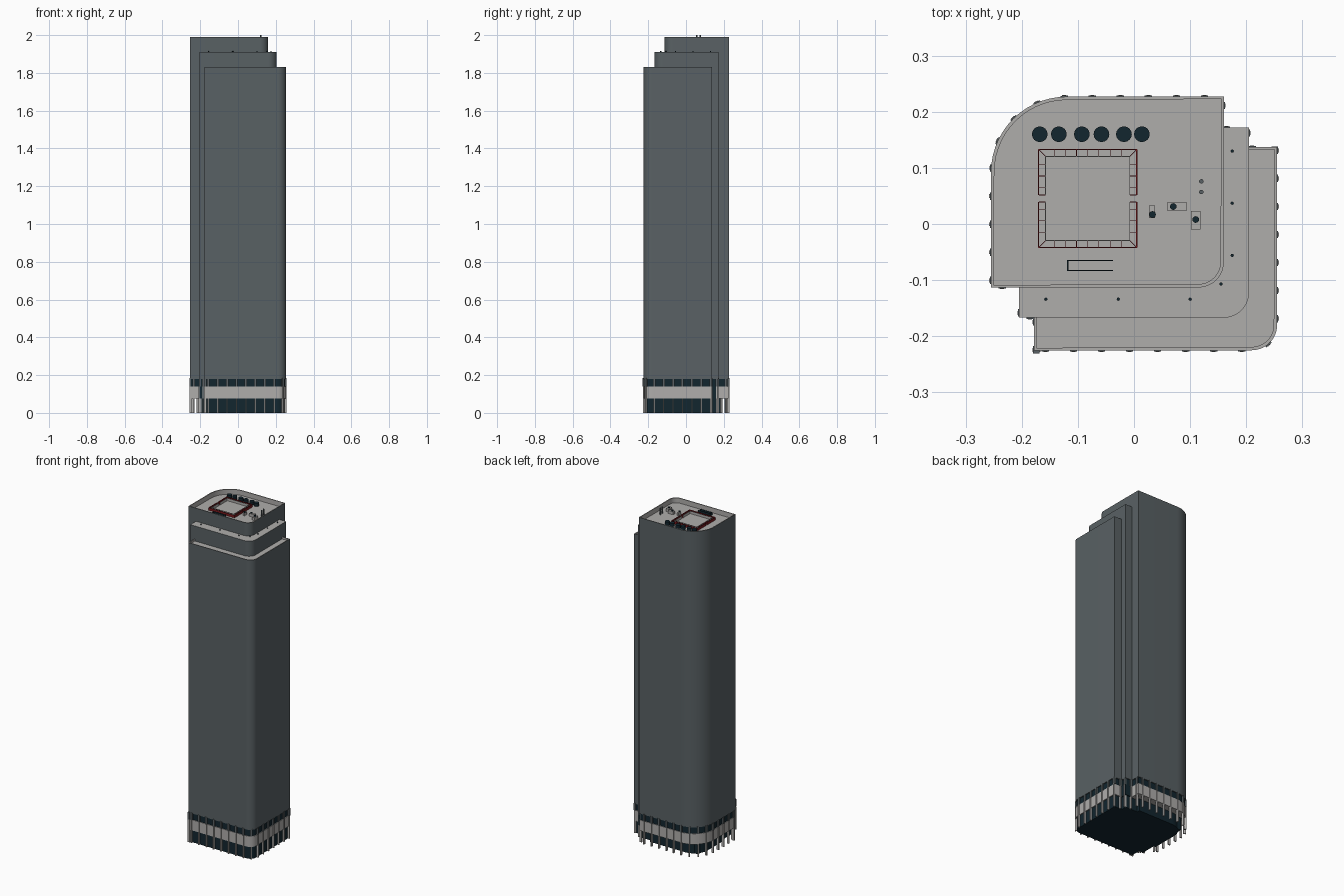
import bpy, bmesh, math
from mathutils import Vector, Matrix

cube = bpy.data.objects.get("Cube")
if cube:
    bpy.data.objects.remove(cube, do_unlink=True)


def material(name, r, g, b):
    m = bpy.data.materials.new(name)
    m.use_nodes = True
    m.diffuse_color = (r, g, b, 1)
    m.node_tree.nodes["Principled BSDF"].inputs["Base Color"].default_value = (r, g, b, 1)
    return m


FACADE = material("slate facade", 0.10, 0.12, 0.128)
STONE = material("pale grey", 0.43, 0.42, 0.41)
GLASS = material("dark navy glass", 0.006, 0.019, 0.028)
RED = material("dark red", 0.2, 0.01, 0.013)

# Tower tiers: x0, y0, x1, y1, front corner radius, back corner radius, top, roof recess
TIERS = {
    "tall": (-0.255, -0.113, 0.16, 0.227, 0.045, 0.135, 1.99, 0.03),
    "middle": (-0.205, -0.167, 0.205, 0.172, 0.045, 0, 1.91, 0),
    "low": (-0.178, -0.225, 0.255, 0.137, 0.045, 0, 1.83, 0.012),
}


def outline(tier, inset=0.0):
    """Rectangle with a rounded front corner and optionally a rounded back corner."""
    x0, y0, x1, y1, rf, rb = tier[:6]
    x0, y0, x1, y1 = x0 + inset, y0 + inset, x1 - inset, y1 - inset

    def arc(cx, cy, r, start):
        n = 14
        return [Vector((cx + r * math.cos(a), cy + r * math.sin(a)))
                for a in (math.radians(start + 90 * i / n) for i in range(n + 1))]

    rf = max(rf - inset, 0.008)
    pts = [Vector((x0, y0))] + arc(x1 - rf, y0 + rf, rf, 270) + [Vector((x1, y1))]
    if rb:
        rb = max(rb - inset, 0.008)
        return pts + arc(x0 + rb, y1 - rb, rb, 90)
    return pts + [Vector((x0, y1))]


def finish(name, bm, mats, smooth=False):
    bmesh.ops.recalc_face_normals(bm, faces=bm.faces)
    me = bpy.data.meshes.new(name)
    bm.to_mesh(me)
    bm.free()
    ob = bpy.data.objects.new(name, me)
    bpy.context.collection.objects.link(ob)
    for m in mats:
        me.materials.append(m)
    if smooth:
        bpy.ops.object.select_all(action='DESELECT')
        ob.select_set(True)
        bpy.context.view_layer.objects.active = ob
        bpy.ops.object.shade_smooth_by_angle(angle=math.radians(30))
    return ob


def prism(name, pts, z0, z1, mats, recess=0):
    """Extruded outline; upward faces and parapet insides take the second material."""
    bm = bmesh.new()
    base = bm.faces.new([bm.verts.new((p.x, p.y, z0)) for p in pts])
    ext = bmesh.ops.extrude_face_region(bm, geom=[base], use_keep_orig=True)["geom"]
    for v in ext:
        if isinstance(v, bmesh.types.BMVert):
            v.co.z = z1
    top = next(f for f in ext if isinstance(f, bmesh.types.BMFace))
    bmesh.ops.recalc_face_normals(bm, faces=bm.faces)
    light = {top}
    if recess:
        light.update(bmesh.ops.inset_region(bm, faces=[top], thickness=0.006)["faces"])
        old = set(bm.faces)
        deep = bmesh.ops.extrude_face_region(bm, geom=[top])["geom"]
        for v in deep:
            if isinstance(v, bmesh.types.BMVert):
                v.co.z -= recess
        if top.is_valid:
            bmesh.ops.delete(bm, geom=[top], context='FACES_ONLY')
        light = {f for f in light if f.is_valid} | {f for f in bm.faces if f not in old}
    if len(mats) > 1:
        for f in light:
            f.material_index = 1
    return finish(name, bm, mats, smooth=True)


def add_box(bm, center, size, angle=0):
    mat = (Matrix.Translation(center) @ Matrix.Rotation(angle, 4, 'Z')
           @ Matrix.Diagonal((*size, 1)))
    bmesh.ops.create_cube(bm, size=1, matrix=mat)


def boxes(name, items, mat):
    bm = bmesh.new()
    for item in items:
        add_box(bm, *item)
    return finish(name, bm, [mat])


def cylinders(name, spots, radius, z0, z1, mat, sides=16):
    bm = bmesh.new()
    for x, y in spots:
        bmesh.ops.create_cone(bm, cap_ends=True, segments=sides, radius1=radius, radius2=radius,
                              depth=z1 - z0, matrix=Matrix.Translation((x, y, (z0 + z1) / 2)))
    return finish(name, bm, [mat], smooth=True)


# Tower body, podium bands and recessed ground floor
for name, t in TIERS.items():
    prism(name + "_tower", outline(t), 0.18, t[6], [FACADE, STONE], t[7])
    prism(name + "_upper_glazing", outline(t, 0.006), 0.14, 0.18, [GLASS])
    prism(name + "_stone_band", outline(t, 0.002), 0.075, 0.14,
          [GLASS if name == "middle" else STONE])
    prism(name + "_ground_glazing", outline(t, 0.045 if name == "tall" else 0.008),
          0, 0.075, [GLASS])


def hidden(p, own):
    return any(k != own and t[0] - 0.004 < p.x < t[2] + 0.004 and t[1] - 0.004 < p.y < t[3] + 0.004
               for k, t in TIERS.items())


# Vertical fins spaced evenly around the exposed perimeter
columns, caps = [], []
for name, t in TIERS.items():
    pts = outline(t)
    travelled, next_at = 0.0, 0.02
    for a, b in zip(pts, pts[1:] + pts[:1]):
        length = (b - a).length
        while length and next_at <= travelled + length:
            p = a.lerp(b, (next_at - travelled) / length)
            next_at += 0.05
            d = (b - a).normalized()
            angle = math.atan2(d.y, d.x)
            if not hidden(p, name):
                q = p - Vector((d.y, -d.x)) * 0.004
                columns.append(((q.x, q.y, 0.07), (0.007, 0.014, 0.14), angle))
                caps.append(((q.x, q.y, 0.162), (0.013, 0.012, 0.044), angle))
        travelled += length
boxes("podium_columns", columns, STONE)
boxes("podium_fins", caps, FACADE)

# Roof deck equipment
DECK = 1.96
cylinders("cooling_fans", [(x, 0.16) for x in (-0.168, -0.134, -0.093, -0.058, -0.018, 0.014)],
          0.014, DECK, DECK + 0.02, GLASS)

# Square screen with openings in both side runs
cx, cy, half, inner, height = -0.0825, 0.0455, 0.0875, 0.075, 0.016
rails, inner_rails, struts = [], [], []
z = DECK + height / 2
for s in (-1, 1):
    rails.append(((cx, cy + s * half, z), (2 * half, 0.002, height)))
    inner_rails.append(((cx, cy + s * inner, z), (2 * inner, 0.0015, height)))
    for e in (-1, 1):
        for r, w, out in ((half, 0.002, rails), (inner, 0.0015, inner_rails)):
            out.append(((cx + s * r, cy + e * (r + 0.006) / 2, z), (w, r - 0.006, height)))
        struts.append(((cx + s * 0.081, cy + e * 0.081, z), (0.017, 0.001, height),
                       math.radians(45 * s * e)))
        struts.append(((cx + s * 0.081, cy + e * 0.006, z), (0.012, 0.0015, height)))
        for i in (1, 2, 3):
            struts.append(((cx + s * 0.081, cy + e * 0.02 * i, z), (0.012, 0.001, height)))
    for i in range(-3, 4):
        struts.append(((cx + i * 0.02, cy + s * 0.081, z), (0.001, 0.012, height)))
boxes("screen_outer_rails", rails, RED)
boxes("screen_inner_rails", inner_rails, STONE)
boxes("screen_struts", struts, RED)

# Three-sided railing
boxes("roof_railing", [((-0.0775, y, DECK + 0.008), (0.081, 0.002, 0.016)) for y in (-0.065, -0.083)]
      + [((-0.118, -0.074, DECK + 0.008), (0.002, 0.02, 0.016))], GLASS)

# Air handling units with small fans
units = [(0.032, 0.022, 0.01, 0.022), (0.077, 0.031, 0.034, 0.016), (0.11, 0.007, 0.017, 0.033)]
boxes("air_units", [((x, y, DECK + 0.009), (w, d, 0.018)) for x, y, w, d in units], STONE)
cylinders("air_unit_fans", [(0.033, 0.017), (0.07, 0.031), (0.11, 0.008)], 0.006,
          DECK + 0.018, DECK + 0.024, GLASS, 12)
cylinders("roof_masts", [(0.12, 0.076), (0.12, 0.057)], 0.004, DECK, 2.0, FACADE, 10)

# Small lamps along the middle terrace
cylinders("terrace_lamps", [(-0.157, -0.134), (-0.028, -0.134), (0.1, -0.134), (0.155, -0.107),
                            (0.175, -0.056), (0.175, 0.037), (0.175, 0.13)],
          0.003, 1.91, 1.916, GLASS, 8)
